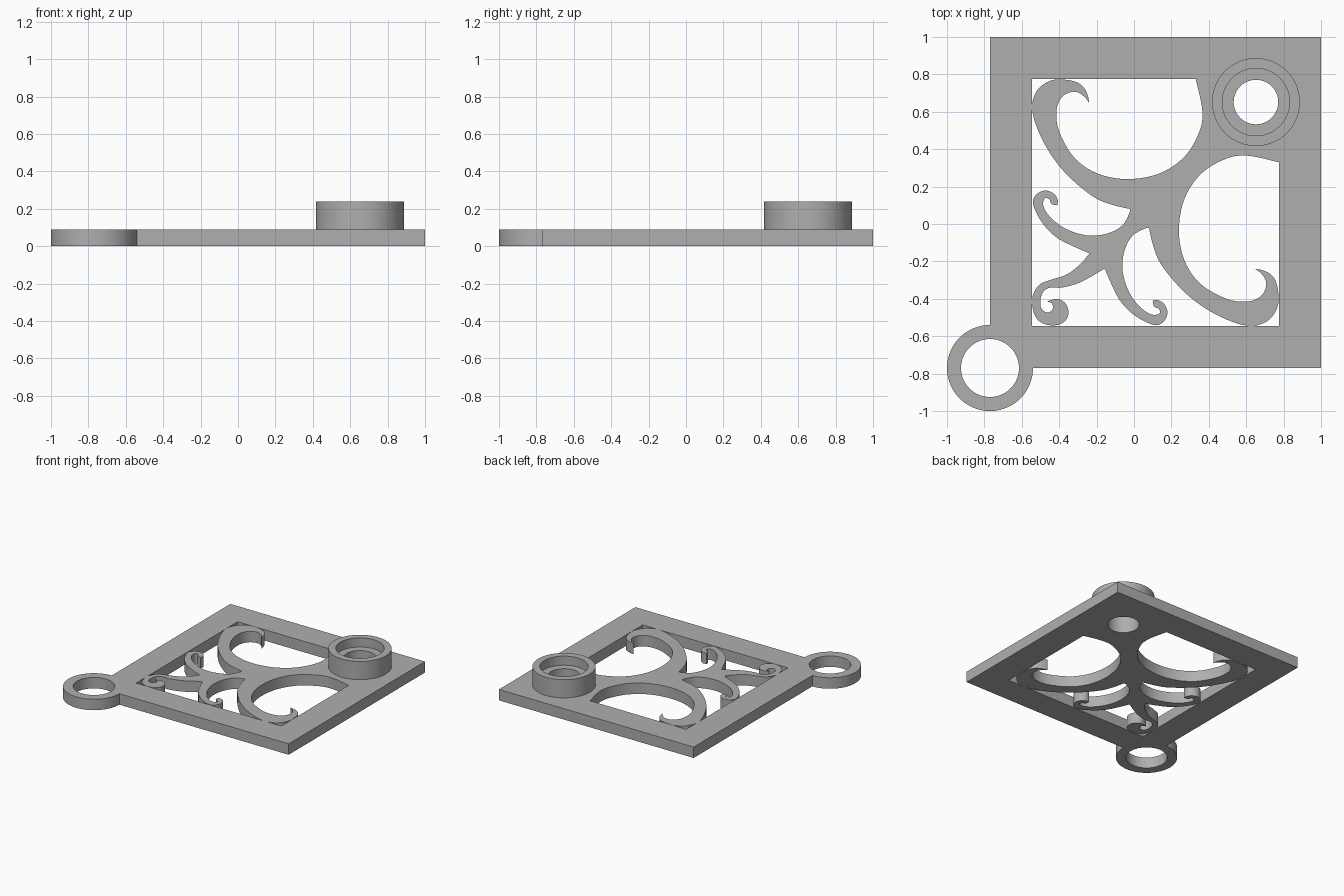
import bpy, bmesh
from math import sin, cos, radians
from mathutils import Vector

cube = bpy.data.objects.get("Cube")
if cube:
    bpy.data.objects.remove(cube, do_unlink=True)

# Main sizes
PLATE = .09              # plate thickness
LOW, HIGH = -.77, 1      # outer square of the frame
IN_LOW, IN_HIGH = -.545, .775   # opening of the frame
CUP = .652               # cup centre along the diagonal

grey = bpy.data.materials.new("plain grey")
grey.use_nodes = True
colour = (.43, .43, .43, 1)
grey.diffuse_color = colour
grey.node_tree.nodes["Principled BSDF"].inputs["Base Color"].default_value = colour


def finish(name, bm):
    """Turn a bmesh into a smooth-shaded object with sharp edges kept."""
    bmesh.ops.recalc_face_normals(bm, faces=bm.faces)
    mesh = bpy.data.meshes.new(name)
    bm.to_mesh(mesh)
    bm.free()
    mesh.materials.append(grey)
    for face in mesh.polygons:
        face.use_smooth = True
    mesh.set_sharp_from_angle(angle=radians(30))
    obj = bpy.data.objects.new(name, mesh)
    bpy.context.collection.objects.link(obj)
    return obj


def arc(centre, radius, start=0, end=360, steps=64):
    """Points of an arc; a full circle leaves out its repeated last point."""
    count = steps if end - start == 360 else steps + 1
    angles = [radians(start + (end - start) * i / steps) for i in range(count)]
    return [(centre + radius * cos(a), centre + radius * sin(a)) for a in angles]


def square(low, high):
    return [(low, low), (high, low), (high, high), (low, high)]


def smooth_path(points, steps=5):
    """Smooth curve through the points, without the last one."""
    pts = [Vector(p) for p in points]
    pts = [pts[0]] + pts + [pts[-1]]
    path = []
    for a, b, c, d in zip(pts, pts[1:], pts[2:], pts[3:]):
        for i in range(steps):
            t = i / steps
            p = b + (c - a) * (t / 2) + (a * 2 - b * 5 + c * 4 - d) * (t * t / 2)
            p += (b * 3 - a - c * 3 + d) * (t ** 3 / 2)
            path.append((p.x, p.y))
    return path


def slab(name, loops, height):
    """Solid plate from one outline followed by the outlines of its holes."""
    bm = bmesh.new()
    for loop in loops:
        verts = [bm.verts.new((x, y, 0)) for x, y in loop]
        for a, b in zip(verts, verts[1:] + verts[:1]):
            bm.edges.new((a, b))
    bmesh.ops.triangle_fill(bm, use_beauty=True, edges=bm.edges[:], normal=(0, 0, 1))
    top = bmesh.ops.extrude_face_region(bm, geom=bm.faces[:], use_keep_orig=True)
    moved = [v for v in top["geom"] if isinstance(v, bmesh.types.BMVert)]
    bmesh.ops.translate(bm, verts=moved, vec=(0, 0, height))
    return finish(name, bm)


def lathe(name, profile, centre, steps=64):
    """Ring made by turning a closed (radius, height) profile."""
    bm = bmesh.new()
    rings = []
    for radius, z in profile:
        rings.append([bm.verts.new((x, y, z)) for x, y in arc(centre, radius, steps=steps)])
    for lower, upper in zip(rings, rings[1:] + rings[:1]):
        for i in range(steps):
            j = (i + 1) % steps
            bm.faces.new((lower[i], lower[j], upper[j], upper[i]))
    return finish(name, bm)


# Square frame with the hanging ring on its front right corner
ring_and_edge = arc(LOW, .23, 90, 360) + [(HIGH, LOW), (HIGH, HIGH), (LOW, HIGH)]
slab("frame_with_ring",
     [ring_and_edge, arc(LOW, .155), square(IN_LOW, IN_HIGH)], PLATE)

# Scrollwork: outlines between sharp points, on one side of the diagonal
large_inner = [(.33, .775), (.365, .61), (.35, .495), (.27, .36), (.135, .27),
               (-.035, .24), (-.195, .27), (-.32, .355), (-.4, .495), (-.415, .6),
               (-.395, .665), (-.355, .7), (-.305, .705), (-.265, .68), (-.24, .647)]
large_outer = [(-.24, .647), (-.245, .68), (-.265, .725), (-.31, .76), (-.39, .773),
               (-.45, .765), (-.51, .725), (-.54, .665), (-.543, .6), (-.515, .505),
               (-.45, .38), (-.355, .26), (-.22, .147), (-.12, .104), (-.02, .08)]
small_inner = [(-.02, .08), (-.028, .05), (-.065, -.01), (-.14, -.05), (-.24, -.062),
               (-.345, -.035), (-.425, .015), (-.473, .07), (-.486, .11),
               (-.475, .138), (-.452, .132), (-.442, .108), (-.41, .1)]
small_outer = [(-.41, .1), (-.408, .13), (-.43, .163), (-.473, .179), (-.516, .163),
               (-.54, .126), (-.527, .07), (-.484, -.003), (-.414, -.072),
               (-.334, -.115), (-.238, -.157)]
half = []
for stretch in (large_inner, large_outer, small_inner, small_outer):
    half += smooth_path(stretch)

# Single corner scroll that closes the two halves
corner_outer = [(-.238, -.157), (-.29, -.217), (-.36, -.27), (-.44, -.297),
                (-.505, -.324), (-.541, -.382), (-.542, -.447), (-.521, -.505),
                (-.473, -.537), (-.41, -.54), (-.366, -.516), (-.35, -.473),
                (-.366, -.425), (-.41, -.4), (-.465, -.414)]
corner_inner = [(-.465, -.414), (-.438, -.425), (-.436, -.457), (-.463, -.473),
                (-.495, -.452), (-.5, -.404), (-.484, -.361), (-.447, -.34),
                (-.388, -.34), (-.302, -.318), (-.227, -.28), (-.157, -.238)]
corner = smooth_path(corner_outer) + smooth_path(corner_inner)
mirrored = [(y, x) for x, y in reversed(half)]
outline = half + corner + [corner_inner[-1]] + mirrored[:-1]
outline += [(IN_HIGH, .33), (IN_HIGH, IN_HIGH)]
slab("scrollwork", [outline, arc(CUP, .119)], PLATE)

# Stepped cup standing on the back left corner
lathe("cup", [(.119, PLATE), (.235, PLATE), (.235, .24),
              (.18, .24), (.18, .165), (.119, .165)], CUP)
